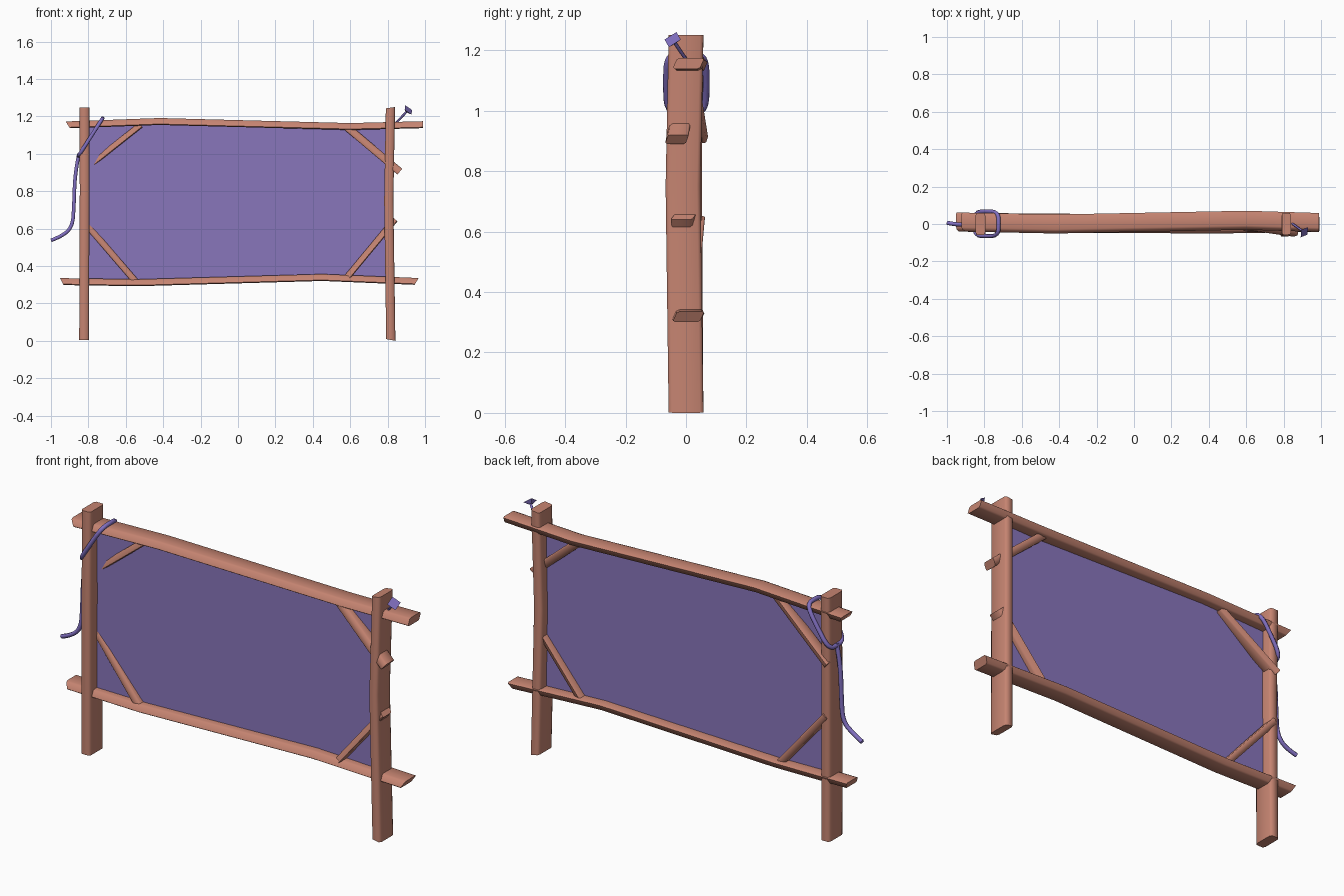
import bpy, bmesh, math
from mathutils import Vector

cube = bpy.data.objects.get("Cube")
if cube:
    bpy.data.objects.remove(cube, do_unlink=True)


def material(name, rgb):
    m = bpy.data.materials.new(name)
    m.use_nodes = True
    m.diffuse_color = (*rgb, 1)
    m.node_tree.nodes["Principled BSDF"].inputs["Base Color"].default_value = (*rgb, 1)
    return m


WOOD = material("reddish wood", (0.56, 0.23, 0.165))
CLOTH = material("purple cloth", (0.25, 0.18, 0.50))
ROPE = material("violet rope", (0.22, 0.16, 0.53))


def finish(name, bm, mat, smooth=None):
    bmesh.ops.recalc_face_normals(bm, faces=bm.faces[:])
    mesh = bpy.data.meshes.new(name)
    bm.to_mesh(mesh)
    bm.free()
    mesh.materials.append(mat)
    ob = bpy.data.objects.new(name, mesh)
    bpy.context.collection.objects.link(ob)
    if smooth:
        bpy.ops.object.select_all(action='DESELECT')
        ob.select_set(True)
        bpy.context.view_layer.objects.active = ob
        bpy.ops.object.shade_smooth_by_angle(angle=math.radians(smooth))
    return ob


def timber(name, path, thick, deep, skew=0.0, cuts=(0, 0)):
    """Sweep a chamfered section along path; deep runs along y, cuts slant the ends."""
    section = [(1, -.8), (1, .8), (.72, 1), (-.72, 1),
               (-1, .8), (-1, -.8), (-.72, -1), (.72, -1)]
    pts = [Vector(p) for p in path]
    last = len(pts) - 1
    bm = bmesh.new()
    rings = []
    for i, p in enumerate(pts):
        tan = (pts[min(i + 1, last)] - pts[max(i - 1, 0)]).normalized()
        side = Vector((-tan.z, 0, tan.x)).normalized()
        slant = cuts[0] if i == 0 else cuts[1] if i == last else 0
        rings.append([bm.verts.new(p + side * a * thick / 2 + tan * a * slant
                                   + Vector((0, b * deep / 2 + a * skew, 0)))
                      for a, b in section])
    n = len(section)
    for r, s in zip(rings, rings[1:]):
        for k in range(n):
            bm.faces.new((r[k], r[(k + 1) % n], s[(k + 1) % n], s[k]))
    bm.faces.new(rings[0])
    bm.faces.new(rings[-1])
    return finish(name, bm, WOOD, 60)


# Upright posts
timber("right_post", [(-.823, 0, .005), (-.82, -.005, .8), (-.821, 0, 1.247)], .052, .115)
timber("left_post", [(.817, 0, .005), (.806, -.01, .75), (.815, 0, 1.247)], .049, .115,
       cuts=(.005, -.004))

# Long rails
top_path = [(-.91, .01, 1.155), (-.42, .0, 1.173), (.6, .02, 1.146), (.99, .008, 1.156)]
low_path = [(-.942, .01, .317), (-.53, .005, .311), (.45, .0, .339), (.955, .008, .318)]
timber("top_rail", top_path, .037, .09, .008, (-.011, 0))
timber("bottom_rail", low_path, .037, .09, .008, (-.009, .01))

# Corner braces
timber("upper_right_brace", [(-.835, .04, .905), (-.52, .0, 1.155)], .032, .06, .004)
timber("upper_left_brace", [(.58, .01, 1.145), (.865, -.03, .905)], .04, .068, .006)
timber("lower_left_brace", [(.575, .0, .33), (.84, -.008, .65)], .034, .07, .008)
timber("lower_right_brace", [(-.825, .03, .64), (-.545, .0, .315)], .034, .06, .004)

# Stretched cloth, following the bends of the rails
bm = bmesh.new()
outline = [(-.81, 1.155), (-.42, 1.173), (.6, 1.146), (.805, 1.15),
           (.805, .323), (.45, .339), (-.53, .311), (-.81, .315)]
bm.faces.new([bm.verts.new((x, 0, z)) for x, z in outline])
finish("cloth_sheet", bm, CLOTH)


def rope(name, points, radius, cyclic=False, kind='NURBS'):
    curve = bpy.data.curves.new(name, 'CURVE')
    curve.dimensions = '3D'
    curve.bevel_depth = radius
    curve.bevel_resolution = 1
    curve.use_fill_caps = True
    sp = curve.splines.new(kind)
    sp.points.add(len(points) - 1)
    for p, co in zip(sp.points, points):
        p.co = (*co, 1)
    sp.use_cyclic_u = cyclic
    sp.use_endpoint_u = not cyclic
    sp.order_u = 3
    sp.resolution_u = 4
    curve.materials.append(ROPE)
    ob = bpy.data.objects.new(name, curve)
    bpy.context.collection.objects.link(ob)
    return ob


# Rope loop lying in a tilted plane around the post and rail
loop = []
for k in range(24):
    a = math.tau * k / 24
    c, s = math.cos(a), math.sin(a)
    u = math.copysign(abs(c) ** .5, c)
    v = math.copysign(abs(s) ** .5, s)
    loop.append((-.788 + .064 * u, .001 + .066 * v, 1.09 + .1 * u))
rope("rope_loop", loop, .011, True, 'POLY')

# Loose rope end
rope("rope_tail", [(-.85, .0, 1.0), (-.872, .0, .9), (-.877, .0, .72), (-.885, .0, .61),
                   (-.94, -.005, .56), (-.998, .006, .538)], .011)

# Peg with a flared square head
start, tip = Vector((.835, .01, 1.155)), Vector((.902, -.038, 1.226))
rope("peg_shaft", [start, tip], .006, kind='POLY')
axis = (tip - start).normalized()
bm = bmesh.new()
bmesh.ops.create_cone(bm, cap_ends=True, segments=4, radius1=.01, radius2=.033, depth=.014)
head = finish("peg_head", bm, ROPE)
head.location = tip + axis * .007
head.rotation_euler = axis.to_track_quat('Z', 'Y').to_euler()
